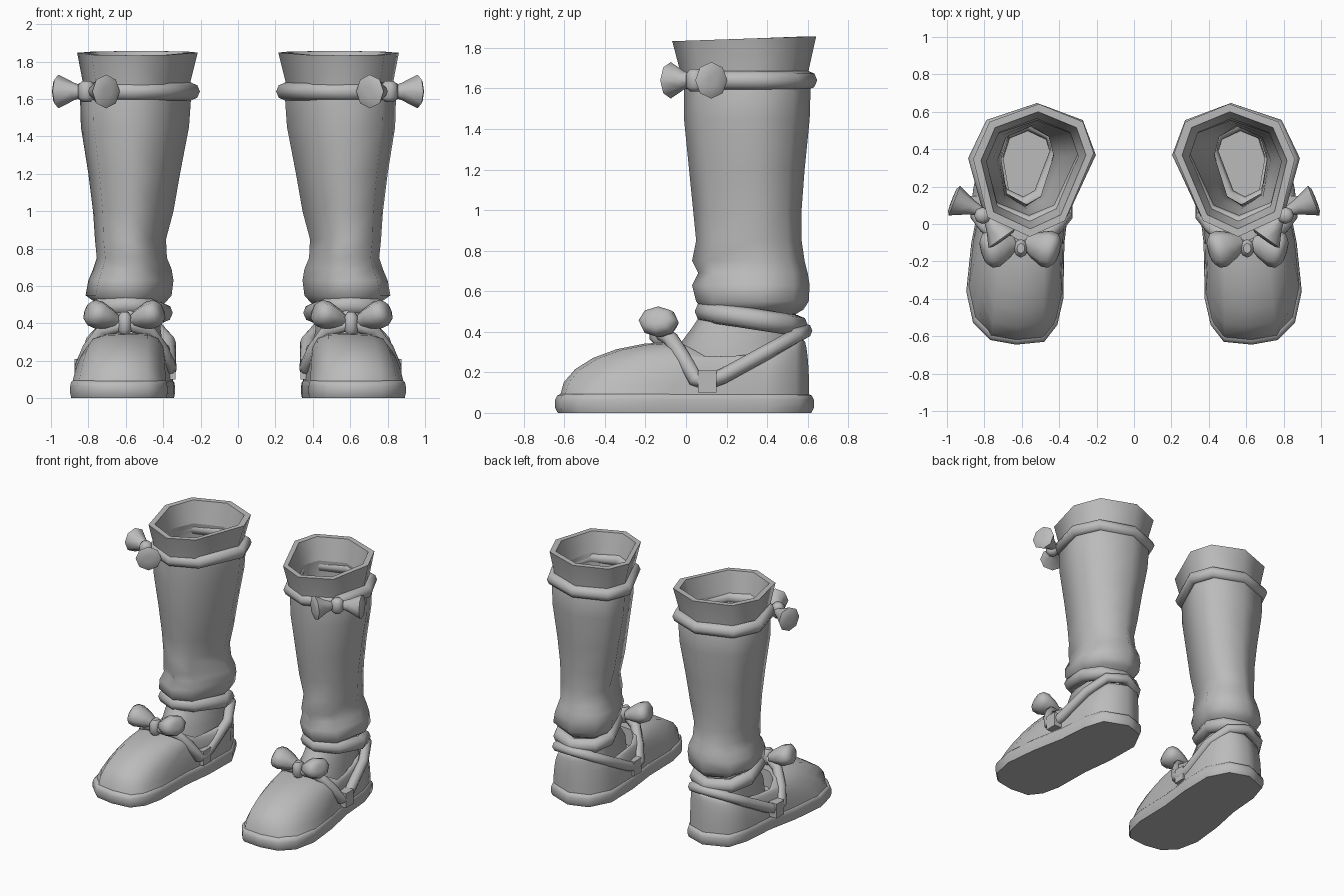
import bpy, bmesh, math
from mathutils import Vector

cube = bpy.data.objects.get("Cube")
if cube:
    bpy.data.objects.remove(cube)

grey = bpy.data.materials.new("plain_grey")
grey.use_nodes = True
grey.diffuse_color = (0.5, 0.5, 0.5, 1)
grey.node_tree.nodes["Principled BSDF"].inputs["Base Color"].default_value = (0.5, 0.5, 0.5, 1)


def loft(name, rings, cap_start=False, cap_end=False, loop=False, angle=50):
    """Skin a list of rings, once for each boot."""
    for side, sx in (("left", 1), ("right", -1)):
        bm = bmesh.new()
        rows = [[bm.verts.new((p[0] * sx, p[1], p[2])) for p in r] for r in rings]
        n = len(rows[0])
        pairs = list(zip(rows, rows[1:])) + ([(rows[-1], rows[0])] if loop else [])
        for a, b in pairs:
            for i in range(n):
                j = (i + 1) % n
                bm.faces.new((a[i], a[j], b[j], b[i]))
        if cap_start:
            bm.faces.new(rows[0][::-1])
        if cap_end:
            bm.faces.new(rows[-1])
        if sx < 0:
            bmesh.ops.reverse_faces(bm, faces=bm.faces[:])
        mesh = bpy.data.meshes.new(side + "_" + name)
        bm.to_mesh(mesh)
        bm.free()
        mesh.materials.append(grey)
        obj = bpy.data.objects.new(side + "_" + name, mesh)
        bpy.context.collection.objects.link(obj)
        bpy.ops.object.select_all(action='DESELECT')
        obj.select_set(True)
        bpy.context.view_layer.objects.active = obj
        bpy.ops.object.shade_smooth_by_angle(angle=math.radians(angle))


def circle(center, u, v, ru, rv, n=8):
    steps = [2 * math.pi * i / n for i in range(n)]
    return [center + u * ru * math.cos(a) + v * rv * math.sin(a) for a in steps]


def tube(name, path, radius):
    """Closed round cord through the path points."""
    pts = [Vector(p) for p in path]
    rings = []
    for i, p in enumerate(pts):
        t = (pts[(i + 1) % len(pts)] - pts[i - 1]).normalized()
        out = t.cross(Vector((0, 0, 1))).normalized()
        rings.append(circle(p, out, out.cross(t), radius, radius))
    loft(name, [r[::-1] for r in rings], loop=True, angle=60)


CONE = [(0, .3), (.4, .52), (1, 1), (1.08, .75), (1.1, .3)]
PUFF = [(0, .4), (.3, .72), (.7, 1), (.95, .95), (1.08, .7), (1.12, .35)]


def lobe(name, profile, start, end, wide, tall):
    """Flared bow loop with a closed end."""
    a, b = Vector(start), Vector(end)
    d = (b - a).normalized()
    u = d.cross(Vector((0, 0, 1))).normalized()
    v = d.cross(u)
    rings = [circle(a.lerp(b, t), u, v, wide * r, tall * r) for t, r in profile]
    loft(name, rings, True, True, angle=60)


def knot(name, center, rx, ry, rz):
    c, x, y = Vector(center), Vector((1, 0, 0)), Vector((0, 1, 0))
    rings = [circle(c + Vector((0, 0, rz * h)), x, y, rx * r, ry * r)
             for h, r in ((-1, .55), (-.6, 1), (.6, 1), (1, .55))]
    loft(name, rings, True, True)


# Eight-sided leg section, pointed to the front
SHAPE = [(.06, -1), (.76, -.71), (1, .17), (.73, .73), (-.09, 1), (-.82, .73), (-1, .26), (-.52, -.76)]


def section(z, x0, x1, y0, y1, inset=0.0, tilt=0.0):
    cx, cy = (x0 + x1) / 2, (y0 + y1) / 2
    hx, hy = (x1 - x0) / 2 - inset, (y1 - y0) / 2 - inset
    return [Vector((cx + hx * u, cy + hy * v, z + tilt * v)) for u, v in SHAPE]


# Leg: outer wall, cuff with rim, inner wall and floor
outer = [
    (.48, .44, .70, .12, .53), (.51, .39, .76, .08, .58), (.55, .355, .815, .05, .605),
    (.63, .345, .80, .03, .61), (.69, .355, .775, .06, .60), (.75, .38, .755, .03, .585),
    (.85, .385, .765, .05, .57), (1.0, .345, .775, .035, .57), (1.2, .31, .80, .015, .585),
    (1.45, .262, .84, -.01, .61), (1.62, .25, .845, -.01, .615)]
loft("leg", [section(*s) for s in outer] + [section(1.66, .26, .83, -.01, .60)], angle=80)

cuff = [section(1.62, .265, .825, -.02, .60), section(1.69, .255, .83, -.03, .605),
        section(1.845, .215, .86, -.068, .642, tilt=.012),
        section(1.845, .215, .86, -.068, .642, .042, .012),
        section(1.69, .255, .83, -.03, .605, .042)]
loft("cuff", cuff, angle=65)

lining = [section(1.69, .255, .83, -.03, .605, .042)]
lining += [section(*s, .045) for s in outer[:2:-1]]
lining += [section(.52, .41, .72, .09, .53), section(.42, .44, .70, .12, .51)]
loft("lining", lining, cap_end=True, angle=65)

# Cord below the cuff and cord round the ankle
tube("leg_band", section(1.64, .25, .84, .0, .60), .047)
tube("ankle_cord", section(.465, .40, .77, .095, .55, tilt=-.035), .052)

# Sole: rounded slab following the foot outline
FOOT = [(.48, -.63), (.63, -.645), (.77, -.62), (.86, -.53), (.897, -.36), (.87, -.1),
        (.82, .15), (.80, .4), (.75, .56), (.57, .63), (.42, .58), (.337, .42),
        (.342, .15), (.372, -.1), (.378, -.4), (.41, -.54)]


def foot_ring(z, scale):
    return [Vector((.6 + (x - .6) * scale, y * scale, z)) for x, y in FOOT]


loft("sole", [foot_ring(z, s) for z, s in
              ((0, .98), (.025, 1), (.065, 1), (.085, .985), (.094, .955))], True, True, angle=55)


# Shoe: rounded shell rising from the sole to the opening
def rim_height(y):
    steps = [(-.07, .355), (.03, .31), (.1, .27), (.35, .29), (.6, .365)]
    for (a, za), (b, zb) in zip(steps, steps[1:]):
        if y <= b:
            return za + (zb - za) * (y - a) / (b - a)
    return steps[-1][1]


base = foot_ring(.08, .965)
rim = []
for x, y in FOOT:
    ry = -.06 + (y + .645) / 1.275 * .64
    rim.append(Vector((.57 + (x - .6) * .74, ry, rim_height(ry))))
shell = []
for k in range(7):
    a = math.pi / 2 * k / 6
    c, s = math.cos(a), math.sin(a)
    ring = []
    for b, r in zip(base, rim):
        # Sides of the toe slope in more than the tip and the heel
        slope = .4 if -.58 < b.y < 0 else 0
        f = c + (1 - s - c) * slope
        ring.append(Vector((r.x + (b.x - r.x) * f, r.y + (b.y - r.y) * f, b.z + (r.z - b.z) * s)))
    shell.append(ring)
mid = Vector((.57, .26, 0))


def shrink(p, f, dz):
    return Vector((mid.x + (p.x - mid.x) * f, mid.y + (p.y - mid.y) * f, p.z + dz))


shell.append([shrink(p, .93, 0) for p in rim])
shell.append([shrink(p, .9, -.12) for p in rim])
loft("shoe", shell, cap_end=True, angle=60)

# Sock between shoe and leg
loft("sock", [section(.2, .40, .74, -.05, .56), section(.34, .41, .73, -.03, .56),
              section(.42, .42, .73, .03, .55), section(.51, .43, .72, .09, .54)], angle=80)

# Crossing strap, running through a loop on each side
half = [(.72, -.075, .365), (.795, -.01, .265), (.838, .045, .165), (.833, .1, .15),
        (.822, .18, .18), (.78, .4, .30), (.71, .54, .38)]
inner_x = (.48, .41, .364, .367, .368, .37, .44)
strap = [(.6, -.13, .40)] + half + [(.57, .585, .405)]
strap += [(x, p[1], p[2]) for x, p in reversed(list(zip(inner_x, half)))]
tube("strap", strap, .038)
for name, x in (("outer_loop", .83), ("inner_loop", .378)):
    ends = [[(x + dx, y, z) for dx, y in ((-.043, .06), (.043, .06), (.043, .15), (-.043, .15))]
            for z in (.10, .21)]
    loft(name, ends, True, True, angle=30)

# Bow on the shoe
lobe("shoe_bow_outer_lobe", PUFF, (.64, -.10, .41), (.79, -.145, .46), .1, .075)
lobe("shoe_bow_inner_lobe", PUFF, (.575, -.10, .41), (.425, -.145, .46), .1, .075)
knot("shoe_bow_knot", (.605, -.13, .40), .038, .05, .06)

# Bow on the leg band
lobe("leg_bow_side_lobe", CONE, (.82, .07, 1.64), (.96, .125, 1.64), .085, .09)
lobe("leg_bow_front_lobe", CONE, (.78, .03, 1.64), (.705, -.075, 1.64), .09, .09)
knot("leg_bow_knot", (.81, .045, 1.64), .045, .045, .055)
